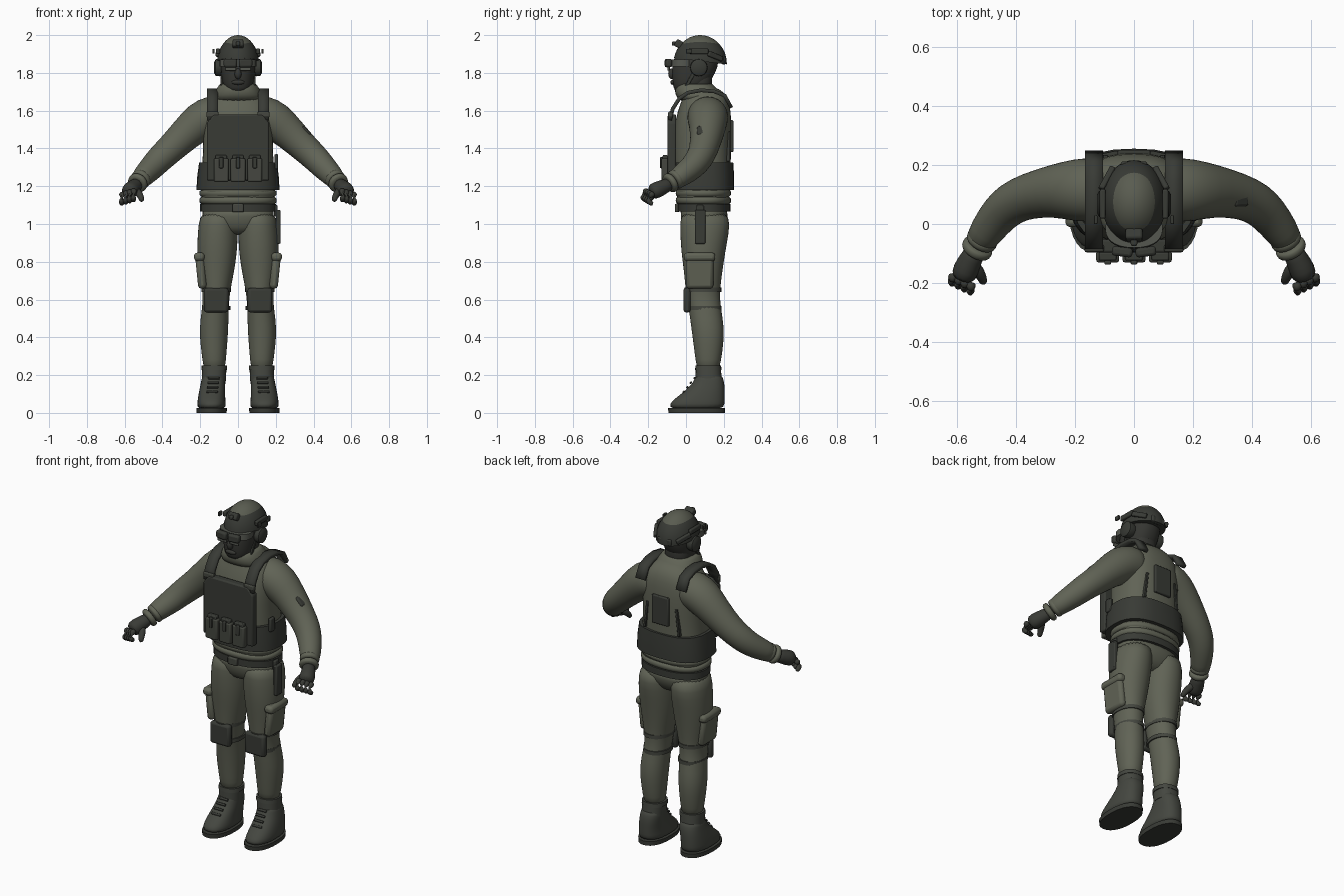
import bpy, bmesh, math
from mathutils import Vector, Matrix, Euler

cube = bpy.data.objects.get("Cube")
if cube:
    bpy.data.objects.remove(cube, do_unlink=True)


def material(name, r, g, b):
    m = bpy.data.materials.new(name)
    m.use_nodes = True
    m.diffuse_color = (r, g, b, 1)
    m.node_tree.nodes["Principled BSDF"].inputs["Base Color"].default_value = (r, g, b, 1)
    return m


CLOTH = material("olive cloth", .118, .125, .092)
SHELL = material("helmet olive", .1, .106, .08)
GEAR = material("dark webbing", .04, .043, .036)
POUCH = material("pouch grey", .058, .062, .05)
BOOT = material("boot grey", .058, .062, .051)
GLOVE = material("glove grey", .042, .044, .037)
MASK = material("face mask", .036, .037, .032)
LENS = material("lens grey", .09, .095, .08)


def finish(name, bm, mat, subsurf=0, bevel=0, thick=0):
    bmesh.ops.recalc_face_normals(bm, faces=bm.faces)
    me = bpy.data.meshes.new(name)
    bm.to_mesh(me)
    bm.free()
    me.shade_smooth()
    if not subsurf:
        me.set_sharp_from_angle(angle=math.radians(40))
    me.materials.append(mat)
    ob = bpy.data.objects.new(name, me)
    bpy.context.collection.objects.link(ob)
    if thick:
        mod = ob.modifiers.new("thickness", 'SOLIDIFY')
        mod.thickness, mod.offset = thick, 0
    if bevel:
        mod = ob.modifiers.new("bevel", 'BEVEL')
        mod.width, mod.segments = bevel, 2
    if subsurf:
        mod = ob.modifiers.new("smooth", 'SUBSURF')
        mod.levels = mod.render_levels = subsurf
    return ob


def skin(bm, rings):
    """Bridge rings of points into a closed tube."""
    rows = [[bm.verts.new(p) for p in ring] for ring in rings]
    n = len(rows[0])
    for a, b in zip(rows, rows[1:]):
        for i in range(n):
            j = (i + 1) % n
            bm.faces.new((a[i], a[j], b[j], b[i]))
    bm.faces.new(rows[0])
    bm.faces.new(rows[-1])


def loft(name, mat, sections, subsurf=1, power=2.3, n=28):
    """Sections: height, centre x, half width, front y, back y."""
    rings = []
    for z, cx, rx, y0, y1 in sections:
        ring = []
        for k in range(n):
            c, s = math.cos(k * math.tau / n), math.sin(k * math.tau / n)
            px = math.copysign(abs(c) ** (2 / power), c)
            py = math.copysign(abs(s) ** (2 / power), s)
            ring.append((cx + rx * px, (y0 + y1) / 2 + (y1 - y0) / 2 * py, z))
        rings.append(ring)
    bm = bmesh.new()
    skin(bm, rings)
    return finish(name, bm, mat, subsurf)


def tube(name, mat, path, subsurf=1, n=16):
    """Path: x, y, z, radius."""
    pts = [Vector(p[:3]) for p in path]
    rings = []
    for i, p in enumerate(pts):
        d = pts[min(i + 1, len(pts) - 1)] - pts[max(i - 1, 0)]
        q = d.to_track_quat('Z', 'Y')
        rings.append([p + q @ Vector((math.cos(k * math.tau / n), math.sin(k * math.tau / n), 0))
                      * path[i][3] for k in range(n)])
    bm = bmesh.new()
    skin(bm, rings)
    return finish(name, bm, mat, subsurf)


def box(name, mat, centre, size, bevel=.006, rot=(0, 0, 0)):
    bm = bmesh.new()
    bmesh.ops.create_cube(bm, size=1, matrix=Matrix.LocRotScale(Vector(centre), Euler(rot), Vector(size)))
    return finish(name, bm, mat, bevel=bevel)


def ball(name, mat, centre, size, cut=None):
    bm = bmesh.new()
    bmesh.ops.create_uvsphere(bm, u_segments=40, v_segments=24, radius=1,
                              matrix=Matrix.LocRotScale(Vector(centre), None, Vector(size)))
    if cut:
        res = bmesh.ops.bisect_plane(bm, geom=bm.verts[:] + bm.edges[:] + bm.faces[:],
                                     plane_co=cut[0], plane_no=cut[1], clear_inner=True)
        edges = [e for e in res["geom_cut"] if isinstance(e, bmesh.types.BMEdge)]
        bmesh.ops.edgeloop_fill(bm, edges=edges)
    return finish(name, bm, mat)


def strap(name, mat, x, path, width, thick=.02):
    """Flat ribbon in the y-z plane."""
    bm = bmesh.new()
    rows = [[bm.verts.new((x + s * width / 2, y, z)) for s in (-1, 1)] for y, z in path]
    for a, b in zip(rows, rows[1:]):
        bm.faces.new((a[0], a[1], b[1], b[0]))
    return finish(name, bm, mat, thick=thick)


# Torso, hips and shirt hem
loft("torso", CLOTH, [(1.09, 0, .19, -.04, .22), (1.15, 0, .2, -.05, .235), (1.25, 0, .195, -.062, .237),
                      (1.38, 0, .185, -.066, .238), (1.5, 0, .185, -.066, .242), (1.6, 0, .185, -.045, .238),
                      (1.66, 0, .155, -.02, .225), (1.7, 0, .11, -.01, .2), (1.73, 0, .07, .01, .15)], power=2.5)
loft("hips", CLOTH, [(.94, 0, .1, .02, .16), (.98, 0, .16, -.015, .2), (1.04, 0, .195, -.03, .225),
                     (1.1, 0, .195, -.035, .22)], power=2.4)
for i, z in enumerate((1.125, 1.163)):
    loft(f"shirt_hem_{i}", CLOTH, [(z - .026, 0, .195, -.045, .228), (z - .012, 0, .206, -.056, .24),
                                   (z + .012, 0, .206, -.056, .24), (z + .026, 0, .195, -.045, .228)])
loft("belt", GEAR, [(1.065, 0, .2, -.045, .235), (1.105, 0, .2, -.045, .235)], subsurf=0)
box("belt_buckle", POUCH, (0, -.047, 1.085), (.06, .025, .045))

# Collar, neck and head
loft("collar", CLOTH, [(1.64, 0, .145, -.035, .21), (1.685, 0, .13, -.058, .19), (1.72, 0, .112, -.06, .16),
                       (1.745, 0, .095, -.045, .14), (1.74, 0, .08, -.03, .125)])
loft("neck", MASK, [(1.66, 0, .075, -.01, .135), (1.74, 0, .075, -.01, .135), (1.84, 0, .08, 0, .15)])
loft("head", MASK, [(1.695, 0, .045, -.055, .04), (1.72, 0, .078, -.066, .1), (1.77, 0, .086, -.076, .14),
                    (1.83, 0, .092, -.075, .17), (1.89, 0, .093, -.062, .175), (1.94, 0, .075, -.02, .16)])
ball("nose", MASK, (0, -.076, 1.795), (.018, .018, .028))
ball("mouth", MASK, (0, -.07, 1.75), (.035, .013, .013))

# Helmet and headset
ball("helmet", SHELL, (0, .075, 1.85), (.109, .139, .15), ((0, .075, 1.868), (0, .12, 1)))
ball("helmet_rim", GEAR, (0, .075, 1.85), (.111, .141, .148), ((0, .075, 1.862), (0, .12, 1))).scale.z = 1
box("helmet_mount", GEAR, (0, -.038, 1.953), (.058, .04, .04), .008, (-.5, 0, 0))
box("mount_arm", GEAR, (0, -.062, 1.955), (.022, .025, .022))
box("rear_pad", GEAR, (0, .2, 1.865), (.09, .024, .04), .008)
loft("eyewear_band", LENS, [(1.835, 0, .097, -.084, .05), (1.87, 0, .097, -.08, .05)], subsurf=0)
for s, side in ((1, "left"), (-1, "right")):
    box(f"{side}_goggle", GEAR, (s * .04, -.094, 1.852), (.07, .032, .045), .01, (0, 0, s * .12))
    box(f"{side}_lens", LENS, (s * .04, -.092, 1.822), (.06, .012, .022), .005)
    box(f"{side}_helmet_rail", GEAR, (s * .106, .068, 1.915), (.02, .1, .03))
    box(f"{side}_rail_tail", GEAR, (s * .092, .155, 1.888), (.02, .09, .028), .006, (-.35, 0, s * .5))
    box(f"{side}_rail_light", GEAR, (s * .13, .015, 1.915), (.012, .03, .025), .003)
    tube(f"{side}_ear_cup", GEAR, [(s * x, .068, 1.828, r) for x, r in
                                   ((.08, .042), (.1, .046), (.118, .044), (.126, .03))], subsurf=0, n=20)
    box(f"{side}_chin_strap", GEAR, (s * .086, .025, 1.77), (.012, .018, .12), .003, (-.5, 0, 0))

# Armour vest
loft("cummerbund", GEAR, [(1.18, 0, .22, -.078, .255), (1.25, 0, .216, -.078, .255),
                          (1.325, 0, .206, -.075, .25)], subsurf=0, power=2.6)
bm = bmesh.new()
outline = [(.165, 1.23), (.165, 1.535), (.13, 1.58)]
outline += [(-x, z) for x, z in reversed(outline)]
face = bm.faces.new([bm.verts.new((x, -.097, z)) for x, z in outline])
out = bmesh.ops.extrude_face_region(bm, geom=[face])["geom"]
bmesh.ops.translate(bm, vec=(0, .045, 0), verts=[v for v in out if isinstance(v, bmesh.types.BMVert)])
finish("front_plate", bm, GEAR, bevel=.008)
for i, x in enumerate((-.089, 0, .089)):
    box(f"magazine_pouch_{i}", POUCH, (x, -.11, 1.285), (.078, .04, .125), .008)
    box(f"magazine_{i}", GEAR, (x, -.11, 1.345), (.06, .028, .04))
    box(f"pouch_flap_{i}", GEAR, (x, -.13, 1.325), (.022, .014, .06), .004)
box("back_panel", GEAR, (0, .24, 1.465), (.11, .022, .17))
box("radio", GEAR, (.203, .03, 1.33), (.02, .04, .08))
for s, side in ((1, "left"), (-1, "right")):
    box(f"{side}_back_edge", GEAR, (s * .105, .224, 1.41), (.014, .02, .16), .003, (0, s * -.12, 0))
    strap(f"{side}_shoulder_strap", GEAR, s * .135,
          [(-.085, 1.55), (-.07, 1.61), (-.035, 1.665), (.01, 1.695), (.08, 1.708),
           (.15, 1.702), (.205, 1.68), (.24, 1.615)], .06)
    box(f"{side}_strap_clip", POUCH, (s * .135, -.082, 1.58), (.066, .025, .03))

# Arms, cuffs and gloved hands
for s, side in ((1, "left"), (-1, "right")):
    arm = [(.06, .115, 1.575, .105), (.14, .115, 1.575, .11), (.2, .115, 1.545, .107), (.27, .112, 1.483, .09),
           (.36, .095, 1.395, .078), (.415, .07, 1.345, .074), (.455, .035, 1.3, .068),
           (.5, -.025, 1.255, .059), (.53, -.075, 1.22, .05)]
    tube(f"{side}_arm", CLOTH, [(s * x, y, z, r) for x, y, z, r in arm], n=20)
    for i, t in enumerate((0, 1)):
        a, d = Vector((.515 + t * .016, -.055 - t * .028, 1.236 - t * .018)), Vector((.008, -.014, -.009))
        tube(f"{side}_cuff_{i}", CLOTH, [(s * p.x, p.y, p.z, r) for p, r in
                                         ((a - d, .048), (a - d * .5, .056), (a + d * .5, .055), (a + d, .046))])
    palm = [(.53, -.08, 1.215, .036), (.55, -.115, 1.198, .038), (.57, -.155, 1.18, .046),
            (.582, -.19, 1.165, .04)]
    tube(f"{side}_palm", GLOVE, [(s * x, y, z, r) for x, y, z, r in palm])
    for i in range(4):
        b = Vector((.55, -.195, 1.178)).lerp(Vector((.612, -.165, 1.16)), i / 3)
        steps = [(0, 0, 0, .018), (.003, -.03, -.006, .018), (.004, -.042, -.03, .017),
                 (.004, -.022, -.052, .015), (.002, -.008, -.054, .011)]
        tube(f"{side}_finger_{i}", GLOVE, [(s * (b.x + x), b.y + y, b.z + z, r) for x, y, z, r in steps], n=10)
    thumb = [(.55, -.13, 1.185, .022), (.525, -.16, 1.165, .021), (.512, -.188, 1.14, .017), (.508, -.2, 1.118, .012)]
    tube(f"{side}_thumb", GLOVE, [(s * x, y, z, r) for x, y, z, r in thumb], n=10)
box("shoulder_patch", GEAR, (.36, .088, 1.492), (.062, .058, .022), .009, (0, math.radians(45), 0))

# Legs, knee pads, pockets and boots
for s, side in ((1, "left"), (-1, "right")):
    leg = [(1.07, .1, .095, -.03, .22), (1.0, .106, .104, -.031, .235), (.9, .109, .108, -.03, .217),
           (.8, .112, .101, -.018, .2), (.7, .114, .084, -.006, .186), (.62, .115, .07, 0, .178),
           (.55, .12, .071, .015, .186), (.45, .128, .077, .028, .203), (.36, .128, .071, .04, .198),
           (.28, .126, .062, .05, .186), (.22, .125, .056, .06, .175)]
    loft(f"{side}_leg", CLOTH, [(z, s * x, r, a, b) for z, x, r, a, b in leg], power=2.1)
    for i, (z, r, a, b) in enumerate(((.652, .078, -.008, .187), (.555, .075, .008, .189))):
        loft(f"{side}_knee_strap_{i}", POUCH, [(z - .011, s * .116, r, a, b), (z + .011, s * .116, r, a, b)],
             subsurf=0, power=2.1)
    box(f"{side}_knee_pad", GEAR, (s * .116, .005, .597), (.13, .038, .13), .014)
    box(f"{side}_thigh_pocket", CLOTH, (s * .196, .072, .745), (.045, .145, .175), .018, (0, s * .1, 0))
    box(f"{side}_pocket_flap", CLOTH, (s * .205, .072, .826), (.055, .165, .045), .016)
    foot = [(.015, .14, .076, -.09, .2), (.05, .14, .076, -.086, .204), (.075, .14, .073, -.06, .205),
            (.105, .138, .07, -.02, .205), (.14, .134, .067, .02, .205), (.175, .13, .063, .046, .2),
            (.21, .127, .062, .054, .187)]
    loft(f"{side}_boot", BOOT, [(z, s * x, r, a, b) for z, x, r, a, b in foot], power=2.4)
    loft(f"{side}_boot_shaft", BOOT, [(.17, s * .128, .064, .05, .19), (.245, s * .125, .064, .052, .184)], subsurf=0)
    loft(f"{side}_boot_collar", BOOT, [(.226, s * .125, .068, .048, .188), (.25, s * .125, .067, .05, .186)], subsurf=0)
    loft(f"{side}_sole", GEAR, [(0, s * .14, .08, -.093, .206), (.025, s * .14, .081, -.095, .207)], subsurf=0)
    for i in range(4):
        box(f"{side}_lace_{i}", GEAR, (s * (.137 - i * .003), -.012 + i * .019, .112 + i * .024),
            (.06, .014, .009), .003, (.8, 0, 0))

# Holster on the left hip
box("holster", GEAR, (.213, .075, .985), (.024, .055, .18))
box("holster_hanger", GEAR, (.2, .075, 1.07), (.02, .04, .06))
